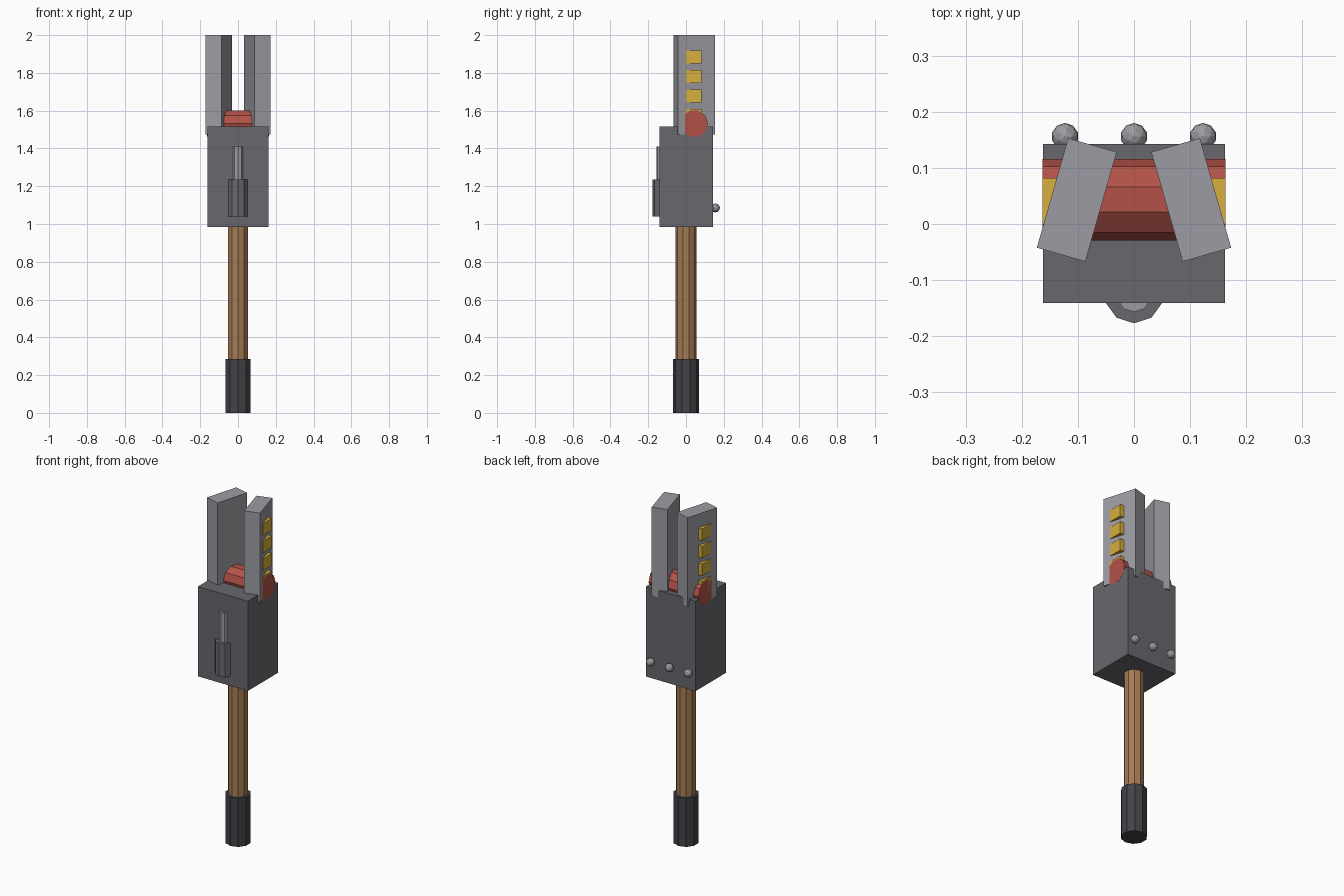
import bpy
from math import radians, pi

if "Cube" in bpy.data.objects:
    bpy.data.objects.remove(bpy.data.objects["Cube"])


def material(name, rgb):
    m = bpy.data.materials.new(name)
    m.diffuse_color = (*rgb, 1)
    m.use_nodes = True
    m.node_tree.nodes["Principled BSDF"].inputs["Base Color"].default_value = m.diffuse_color
    return m


WOOD = material("wood", (0.38, 0.2, 0.09))
RUBBER = material("dark_rubber", (0.055, 0.055, 0.065))
DARK = material("dark_metal", (0.14, 0.14, 0.155))
STEEL = material("steel", (0.33, 0.33, 0.36))
RED = material("red", (0.45, 0.085, 0.065))
YELLOW = material("yellow", (0.68, 0.43, 0.05))


def finish(name, mat):
    ob = bpy.context.object
    ob.name = name
    ob.data.materials.append(mat)
    return ob


def box(name, centre, size, mat, turn=0):
    bpy.ops.mesh.primitive_cube_add(size=1, location=centre, rotation=(0, 0, turn))
    bpy.context.object.scale = size
    return finish(name, mat)


def rod(name, centre, radius, length, mat, rotation=(0, 0, 0)):
    bpy.ops.mesh.primitive_cylinder_add(vertices=10, radius=radius, depth=length,
                                        location=centre, rotation=rotation)
    return finish(name, mat)


# Handle with rubber grip
rod("grip", (0, 0, 0.143), 0.07, 0.286, RUBBER)
rod("handle", (0, 0, 0.64), 0.055, 0.74, WOOD)

# Main housing
box("housing", (0, 0.001, 1.25), (0.325, 0.284, 0.53), DARK)

# Red drum lying across the top of the housing
rod("drum", (0, 0.0435, 1.531), 0.0725, 0.326, RED, (0, pi / 2, 0))

# Front lever in its socket
rod("lever_socket", (0, -0.124, 1.138), 0.053, 0.197, DARK)
rod("lever", (0, -0.126, 1.25), 0.031, 0.32, STEEL)

# Angled prongs with yellow teeth on their outer faces
for side, label in ((1, "right"), (-1, "left")):
    box(f"{label}_prong", (side * 0.102, 0.043, 1.7375), (0.09, 0.203, 0.525),
        STEEL, side * radians(16))
    for i in range(4):
        box(f"{label}_tooth_{i + 1}", (side * 0.131, 0.041, 1.884 - 0.1035 * i),
            (0.064, 0.082, 0.07), YELLOW)

# Rivets along the back
for i in (-1, 0, 1):
    bpy.ops.mesh.primitive_ico_sphere_add(subdivisions=2, radius=0.024,
                                          location=(i * 0.123, 0.156, 1.085))
    finish(f"rivet_{i + 2}", STEEL)
